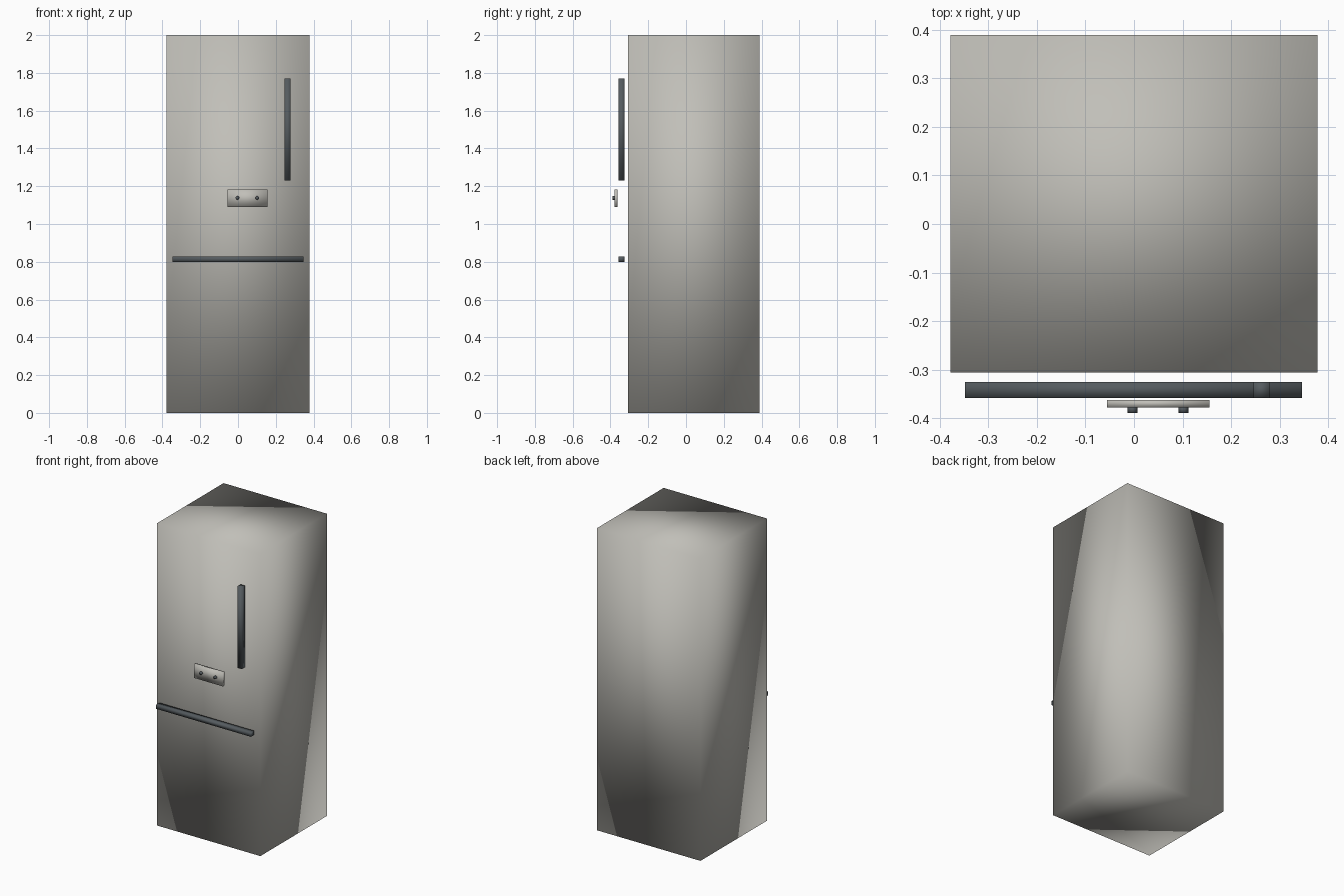
import bpy
import bmesh
from mathutils import Matrix, Vector

old = bpy.data.objects.get("Cube")
if old:
    bpy.data.objects.remove(old, do_unlink=True)


def material(name, rgb):
    m = bpy.data.materials.new(name)
    m.use_nodes = True
    m.diffuse_color = (*rgb, 1)
    m.node_tree.nodes["Principled BSDF"].inputs["Base Color"].default_value = (*rgb, 1)
    return m


steel = material("brushed steel", (0.53, 0.52, 0.48))
dark_steel = material("dark blue grey", (0.09, 0.105, 0.115))


def finish(name, bm, mat):
    mesh = bpy.data.meshes.new(name)
    bm.to_mesh(mesh)
    bm.free()
    mesh.materials.append(mat)
    # soft shading runs over every edge
    mesh.shade_smooth()
    obj = bpy.data.objects.new(name, mesh)
    bpy.context.collection.objects.link(obj)
    return obj


def box(name, low, high, mat):
    low, high = Vector(low), Vector(high)
    bm = bmesh.new()
    bmesh.ops.create_cube(bm, size=1)
    bmesh.ops.scale(bm, vec=high - low, verts=bm.verts)
    bmesh.ops.translate(bm, vec=(low + high) / 2, verts=bm.verts)
    return finish(name, bm, mat)


def knob(name, centre, radius, depth, mat):
    bm = bmesh.new()
    turn = Matrix.Translation(centre) @ Matrix.Rotation(1.5708, 4, "X")
    bmesh.ops.create_cone(bm, cap_ends=True, segments=12, radius1=radius,
                          radius2=radius, depth=depth, matrix=turn)
    return finish(name, bm, mat)


# Cabinet
box("cabinet", (-0.378, -0.306, 0), (0.378, 0.389, 2), steel)

# Door and drawer handles
box("door_handle", (0.246, -0.358, 1.23), (0.279, -0.325, 1.77), dark_steel)
box("drawer_handle", (-0.348, -0.358, 0.80), (0.346, -0.325, 0.828), dark_steel)

# Control panel with two knobs
box("control_panel", (-0.056, -0.378, 1.09), (0.155, -0.362, 1.182), steel)
for side, x in (("right", -0.003), ("left", 0.102)):
    knob(side + "_knob", (x, -0.382, 1.138), 0.01, 0.014, dark_steel)
